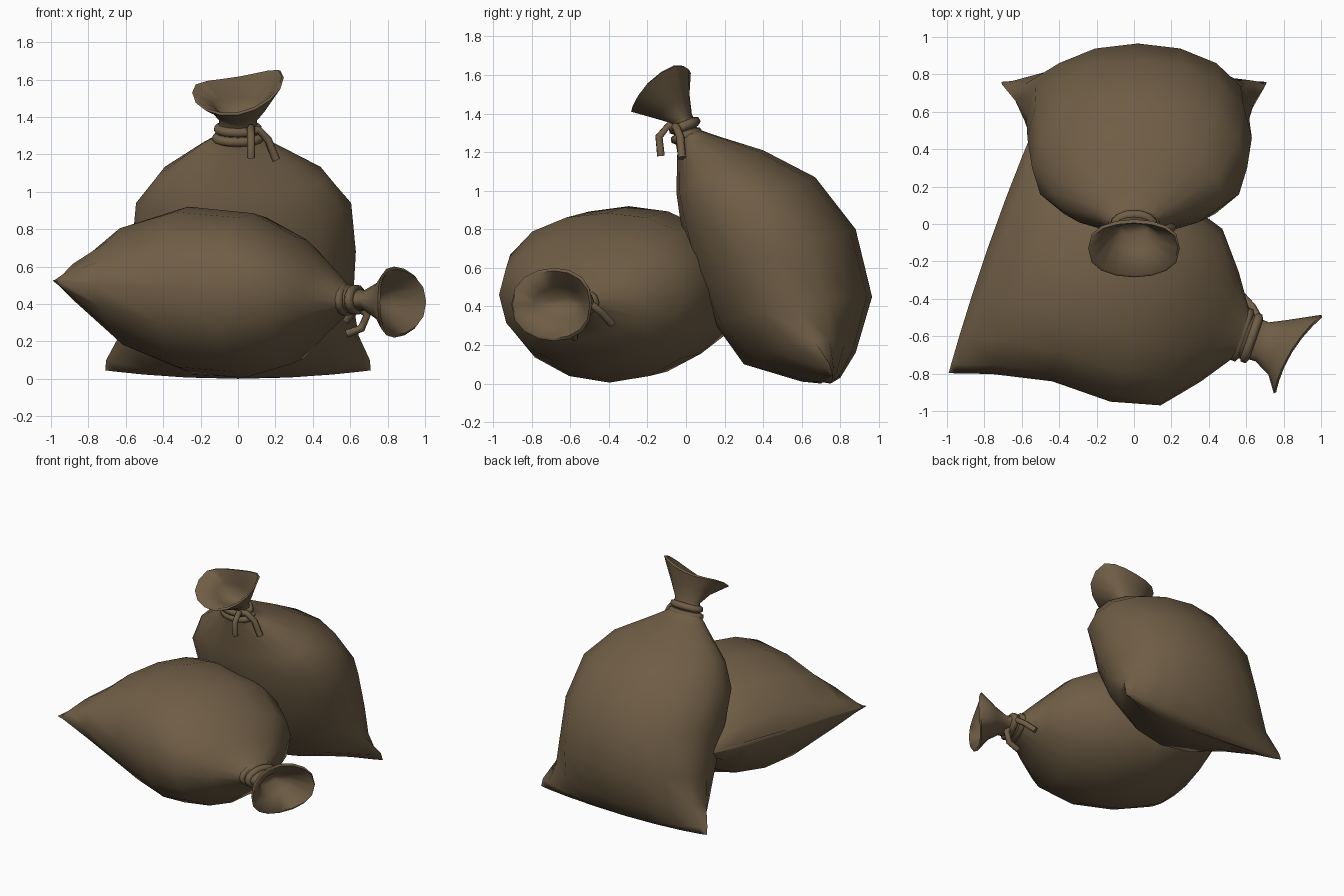
import bpy, bmesh, math
from mathutils import Vector

if "Cube" in bpy.data.objects:
    bpy.data.objects.remove(bpy.data.objects["Cube"])

mat = bpy.data.materials.new("burlap brown")
mat.diffuse_color = (0.16, 0.111, 0.061, 1)
mat.use_nodes = True
mat.node_tree.nodes["Principled BSDF"].inputs["Base Color"].default_value = mat.diffuse_color
N = 16


def finish(ob):
    ob.data.materials.clear()
    ob.data.materials.append(mat)
    for f in ob.data.polygons:
        f.use_smooth = True
        f.material_index = 0


def ring(sec, frame):
    """Ring from front point, back point, side point (in the sack's middle plane) and half width."""
    f, b, s, w, p, off, skew = (tuple(sec) + (1, 0, 0)[len(sec) - 4:])
    o, lat, pv, qv = frame
    f, b, s = Vector(f), Vector(b), Vector(s)
    c, h = (f + b) / 2, (b - f) / 2
    out = []
    for i in range(N):
        a = 2 * math.pi * i / N
        sn, cs = math.sin(a), math.cos(a)
        m = c + (s - c) * sn * sn + h * math.copysign(abs(cs) ** p if abs(cs) > 1e-6 else 0, cs)
        out.append(o + lat * (w * sn + off) + pv * m.x + qv * m.y + skew * sn * (pv if abs(pv.x) > .5 else qv))
    return out


def loft(name, secs, frame):
    bm = bmesh.new()
    rows = [[bm.verts.new(v) for v in ring(s, frame)] for s in secs]
    for r0, r1 in zip(rows, rows[1:]):
        for i in range(N):
            j = (i + 1) % N
            bm.faces.new((r0[i], r0[j], r1[j], r1[i]))
    bm.faces.new(rows[0])
    bm.faces.new(rows[-1])
    bmesh.ops.recalc_face_normals(bm, faces=bm.faces)
    me = bpy.data.meshes.new(name)
    bm.to_mesh(me)
    bm.free()
    ob = bpy.data.objects.new(name, me)
    bpy.context.collection.objects.link(ob)
    finish(ob)
    bpy.ops.object.select_all(action='DESELECT')
    ob.select_set(True)
    bpy.context.view_layer.objects.active = ob
    bpy.ops.object.shade_smooth_by_angle(angle=math.radians(75))


def tube(name, pts, r, cyclic=False):
    cu = bpy.data.curves.new(name, 'CURVE')
    cu.dimensions = '3D'
    cu.bevel_depth, cu.bevel_resolution, cu.use_fill_caps = r, 1, True
    sp = cu.splines.new('POLY')
    sp.points.add(len(pts) - 1)
    for q, v in zip(sp.points, pts):
        q.co = (*v, 1)
    sp.use_cyclic_u = cyclic
    ob = bpy.data.objects.new(name, cu)
    bpy.context.collection.objects.link(ob)
    bpy.ops.object.select_all(action='DESELECT')
    ob.select_set(True)
    bpy.context.view_layer.objects.active = ob
    bpy.ops.object.convert(target='MESH')
    finish(bpy.context.view_layer.objects.active)


def sack(name, frame, body, wraps, tails):
    loft(name, body, frame)
    for i, s in enumerate(wraps):
        tube(f"{name}_rope_wrap_{i}", ring(s, frame), 0.026, True)
    for i, t in enumerate(tails):
        tube(f"{name}_rope_tail_{i}", t, 0.022)


# Sack standing at the back, leaning; plane coordinates are (y, z)
up = Vector((0, 0, 1))
standing = (Vector((0, 0, 0)), Vector((1, 0, 0)), Vector((0, 1, 0)), up)
sack("standing_sack", standing, [
    ((.70, .0), (.75, .0), (.76, .045), .71, 1.3),
    ((.60, .01), (.80, .03), (.745, .10), .705, 1.4),
    ((.30, .10), (.88, .16), (.66, .23), .64, 1.15, .005),
    ((.15, .31), (.965, .45), (.57, .41), .595, .92, .02),
    ((.03, .58), (.88, .80), (.46, .68), .60, .9, .03),
    ((-.03, .85), (.67, 1.07), (.30, .94), .575, .92, .03),
    ((-.05, .99), (.40, 1.21), (.16, 1.09), .45, 1, .025),
    ((-.045, 1.2), (.16, 1.285), (.05, 1.25), .2),
    ((-.06, 1.28), (.06, 1.32), (0, 1.30), .115),
    ((-.075, 1.35), (.03, 1.40), (-.02, 1.38), .10),
    ((-.16, 1.375), (.018, 1.50), (-.06, 1.46), .155, .9),
    ((-.285, 1.41), (.025, 1.61), (-.13, 1.57), .245, .75, 0, .04),
    ((-.275, 1.425), (.005, 1.615), (-.13, 1.575), .235, .75, 0, .04),
    ((-.14, 1.40), (.0, 1.50), (-.065, 1.47), .135),
    ((-.06, 1.38), (.01, 1.41), (-.02, 1.39), .07)],
    [((-.055, 1.265), (.06, 1.305), (.0, 1.285), .115),
     ((-.065, 1.315), (.05, 1.36), (-.01, 1.335), .105)],
    [[(.06, -.05, 1.31), (.07, -.09, 1.34), (.07, -.14, 1.28), (.07, -.13, 1.18)],
     [(.06, -.06, 1.33), (.11, -.05, 1.33), (.16, -.03, 1.28), (.205, -.02, 1.17)]])

# Sack lying in front; plane coordinates are (distance from neck toward seam, z)
lying = (Vector((.6, -.6, 0)), Vector((.33, .944, 0)), Vector((-.944, .33, 0)), up)
sack("lying_sack", lying, [
    ((1.46, .54), (1.46, .50), (1.437, .525), .71, 1.3),
    ((1.40, .67), (1.395, .36), (1.40, .52), .70, 1.4),
    ((1.22, .83), (1.20, .15), (1.22, .51), .64, 1.12),
    ((.92, .92), (.90, .03), (.90, .49), .57, .88),
    ((.55, .885), (.60, .005), (.57, .48), .575, .86, .005),
    ((.31, .76), (.33, .08), (.31, .46), .50, .92),
    ((.15, .62), (.17, .23), (.15, .43), .31),
    ((.04, .52), (.04, .335), (.04, .42), .15),
    ((-.02, .48), (-.02, .36), (-.02, .42), .115),
    ((-.09, .475), (-.09, .365), (-.09, .42), .11),
    ((-.17, .52), (-.17, .31), (-.18, .415), .155, .9),
    ((-.25, .60), (-.25, .22), (-.29, .41), .24, .85, 0, -.05),
    ((-.26, .585), (-.26, .235), (-.30, .41), .23, .85, 0, -.05),
    ((-.18, .50), (-.18, .33), (-.19, .415), .135),
    ((-.11, .45), (-.11, .39), (-.11, .42), .07)],
    [((.025, .485), (.025, .36), (.025, .42), .125),
     ((-.03, .48), (-.03, .365), (-.03, .42), .115)],
    [[(.65, -.53, .42), (.66, -.49, .41), (.63, -.44, .37), (.58, -.385, .31)],
     [(.66, -.58, .37), (.69, -.57, .34), (.66, -.58, .27), (.58, -.58, .24)]])
